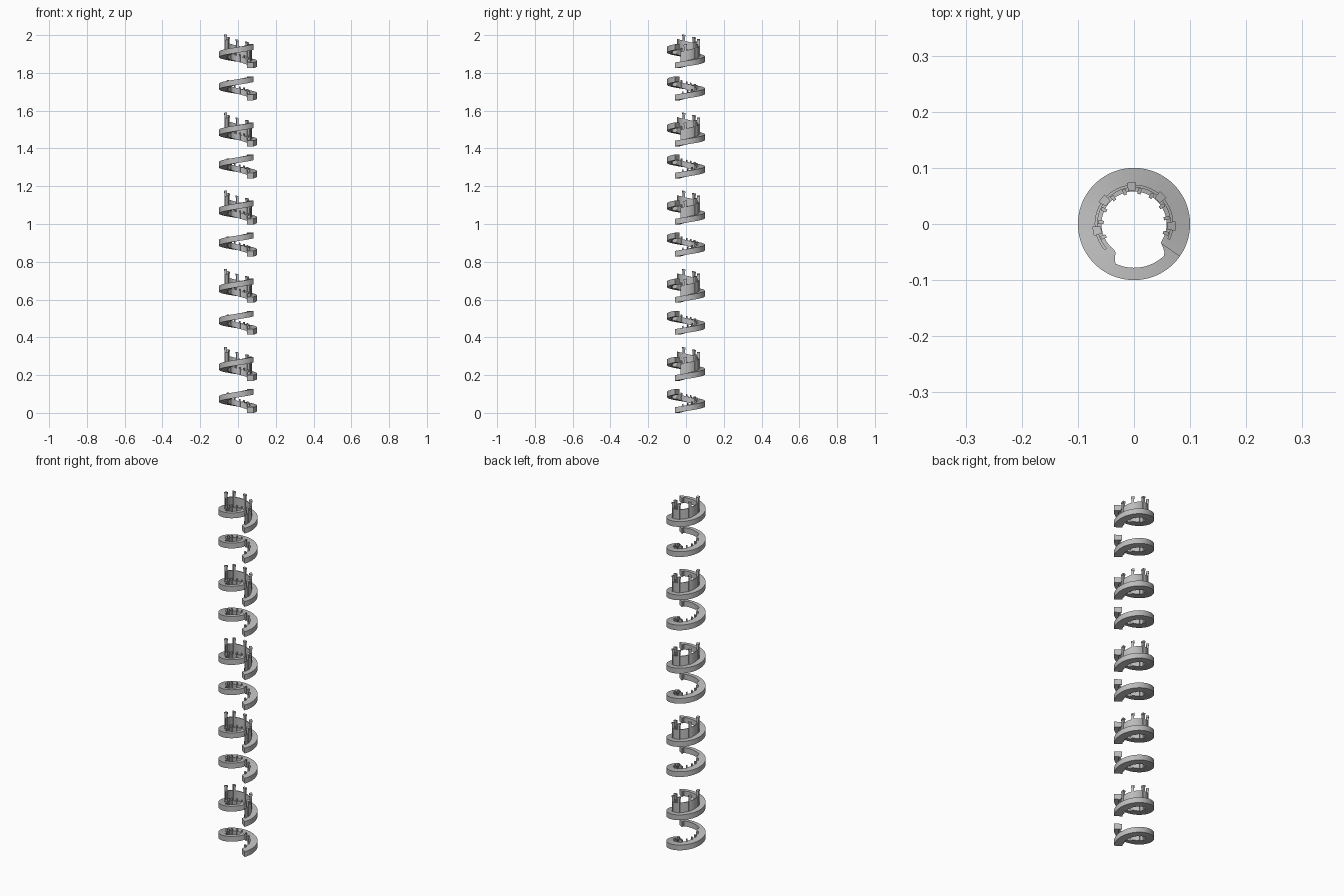
import bpy, bmesh
from math import radians, cos, sin

START, END = -35, 325        # one full turn per ramp
RISE, THICK = 0.097, 0.03
PERIOD, LEVELS = 0.4137, 5
UPPER = 0.17                 # height of the walled ramp above the plain one

old = bpy.data.objects.get("Cube")
if old:
    bpy.data.objects.remove(old)


def material(name, value):
    m = bpy.data.materials.new(name)
    m.use_nodes = True
    col = (value, value, value, 1)
    m.diffuse_color = col
    m.node_tree.nodes["Principled BSDF"].inputs["Base Color"].default_value = col
    return m


grey = material("concrete grey", 0.5)


def ramp_z(a):
    return RISE * (a - START) / (END - START)


def inner_radius(a):
    # wide landing, narrow front passage, flared tip
    if a < 236:
        return 0.058
    if a < 244:
        return 0.058 + 0.02 * (a - 236) / 8
    if a < 315:
        return 0.078
    return 0.078 - 0.019 * (a - 315) / 10


def add_sweep(bm, a0, a1, r_in, r_out, low, high, base=0.0, step=4):
    """Rectangular section swept along the helix between two angles."""
    n = max(1, round((a1 - a0) / step))
    rings = []
    for i in range(n + 1):
        a = a0 + (a1 - a0) * i / n
        c, s = cos(radians(a)), sin(radians(a))
        ri = r_in(a) if callable(r_in) else r_in
        z = base + ramp_z(a)
        rings.append([bm.verts.new((r * c, r * s, z + h)) for r, h in
                      ((ri, low), (r_out, low), (r_out, high), (ri, high))])
    for p, q in zip(rings, rings[1:]):
        for k in range(4):
            j = (k + 1) % 4
            bm.faces.new((p[k], p[j], q[j], q[k]))
    bm.faces.new(rings[0][::-1])
    bm.faces.new(rings[-1])


def finish(bm, name, smooth=False):
    """Make the object and repeat it up the tower."""
    bmesh.ops.recalc_face_normals(bm, faces=bm.faces)
    me = bpy.data.meshes.new(name)
    bm.to_mesh(me)
    bm.free()
    me.materials.append(grey)
    ob = bpy.data.objects.new(name, me)
    bpy.context.collection.objects.link(ob)
    if smooth:
        bpy.ops.object.select_all(action='DESELECT')
        ob.select_set(True)
        bpy.context.view_layer.objects.active = ob
        bpy.ops.object.shade_smooth_by_angle(angle=radians(30))
    arr = ob.modifiers.new("levels", 'ARRAY')
    arr.count = LEVELS
    arr.use_relative_offset = False
    arr.use_constant_offset = True
    arr.constant_offset_displace = (0, 0, PERIOD)
    return ob


post_angles = [-3 + 48.25 * i for i in range(5)]

for prefix, base in (("lower", 0.0), ("upper", UPPER)):
    # spiral floor
    bm = bmesh.new()
    add_sweep(bm, START, END, inner_radius, 0.1, 0, THICK, base)
    finish(bm, prefix + "_ramp", True)

    # small blocks along the inner edge, either side of each post
    bm = bmesh.new()
    for a in post_angles:
        for side in (-13, 13):
            add_sweep(bm, a + side - 3, a + side + 3, 0.054, 0.064,
                      0, THICK + 0.012, base)
    finish(bm, prefix + "_edge_blocks")

# curved parapet wall on the upper ramp
bm = bmesh.new()
add_sweep(bm, -24, 222, 0.065, 0.070, THICK - 0.002, THICK + 0.055, UPPER)
finish(bm, "parapet_wall", True)

# square posts with a slim flared cap
bm = bmesh.new()
for a in post_angles:
    half = 5.2
    add_sweep(bm, a - half, a + half, 0.061, 0.073,
              THICK - 0.002, THICK + 0.078, UPPER, 20)
    add_sweep(bm, a - half - 1.2, a + half + 1.2, 0.0595, 0.0745,
              THICK + 0.078, THICK + 0.087, UPPER, 20)
finish(bm, "posts")
